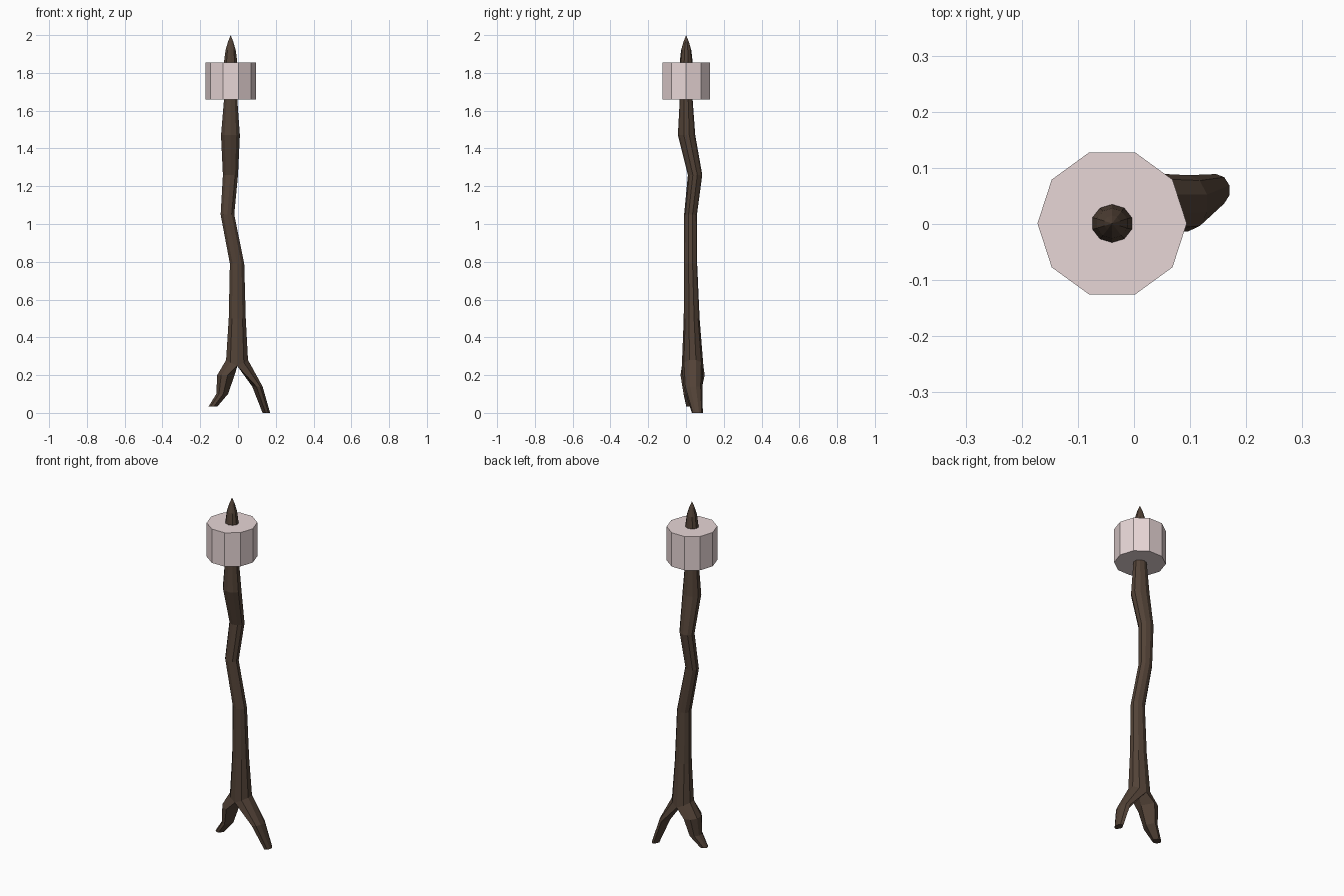
import bpy, bmesh
from math import sin, cos, radians, pi

if "Cube" in bpy.data.objects:
    bpy.data.objects.remove(bpy.data.objects["Cube"])

SIDES = 10
FLAT = cos(radians(18))  # widest x of a ten-sided ring with corners on y


def material(name, rgb):
    m = bpy.data.materials.new(name)
    m.diffuse_color = (*rgb, 1)
    m.use_nodes = True
    m.node_tree.nodes["Principled BSDF"].inputs["Base Color"].default_value = m.diffuse_color
    return m


def bridge(bm, a, b):
    n = len(a)
    for i in range(n):
        j = (i + 1) % n
        bm.faces.new((a[i], a[j], b[j], b[i]))


bark = material("bark", (0.085, 0.055, 0.038))
pale = material("pale_pink", (0.80, 0.67, 0.67))

# Crooked shaft: centre x, centre y, z, x radius, y radius
shaft = [
    (-0.005, 0.035, 0.28, 0.058, 0.057),
    (-0.004, 0.030, 0.50, 0.045, 0.042),
    (-0.005, 0.024, 0.79, 0.038, 0.035),
    (-0.056, 0.024, 1.05, 0.036, 0.034),
    (-0.040, 0.048, 1.26, 0.040, 0.038),
    (-0.040, 0.003, 1.47, 0.050, 0.046),
    (-0.039, 0.001, 1.66, 0.035, 0.034),
    (-0.039, 0.001, 1.86, 0.035, 0.034),
    (-0.039, 0.001, 1.92, 0.027, 0.027),
    (-0.039, 0.001, 1.965, 0.014, 0.014),
]
bm = bmesh.new()
rings = []
for k, (cx, cy, z, rx, ry) in enumerate(shaft):
    ring = []
    for i in range(SIDES):
        a = -pi / 2 + 2 * pi * i / SIDES
        dip = 0.03 * sin(a) ** 4 if k == 0 else 0  # crotch of the fork
        ring.append(bm.verts.new((cx + rx / FLAT * cos(a), cy + ry * sin(a), z - dip)))
    rings.append(ring)
for a, b in zip(rings, rings[1:]):
    bridge(bm, a, b)
tip = bm.verts.new((-0.039, 0.001, 2.0))
top = rings[-1]
for i in range(SIDES):
    bm.faces.new((top[i], top[(i + 1) % SIDES], tip))

# Forked roots, each grown from one half of the lowest shaft ring
base = rings[0]
crotch = bm.verts.new((-0.003, 0.035, 0.25))


def root(start, sections):
    # section: inner x, outer x, centre y, y radius, z
    prev = start + [crotch]
    for xin, xout, cy, ry, z in sections:
        mid = xin + 0.4 * (xout - xin)
        ring = []
        for i in range(6):
            a = -pi / 2 + pi * i / 5
            ring.append(bm.verts.new((mid + (xout - mid) * cos(a) / FLAT, cy + ry * sin(a), z)))
        if xout < xin:
            ring.reverse()
        ring.append(bm.verts.new((xin, cy, z)))
        bridge(bm, prev, ring)
        prev = ring
    bm.faces.new(prev)


root(base[:6], [(0.075, 0.13, 0.037, 0.05, 0.14),
                (0.13, 0.17, 0.06, 0.029, 0.0)])
root(base[5:] + base[:1], [(-0.018, -0.11, 0.035, 0.064, 0.20),
                           (-0.053, -0.115, 0.032, 0.045, 0.10),
                           (-0.108, -0.155, 0.025, 0.024, 0.035)])
bmesh.ops.recalc_face_normals(bm, faces=bm.faces)
mesh = bpy.data.meshes.new("staff")
bm.to_mesh(mesh)
bm.free()
staff = bpy.data.objects.new("staff", mesh)
bpy.context.collection.objects.link(staff)
mesh.materials.append(bark)

# Ten-sided drum near the top
bpy.ops.mesh.primitive_cylinder_add(vertices=10, radius=0.133, depth=0.196,
                                    location=(-0.039, 0.001, 1.757),
                                    rotation=(0, 0, pi / 2))
drum = bpy.context.object
drum.name = "drum_head"
drum.data.materials.append(pale)
